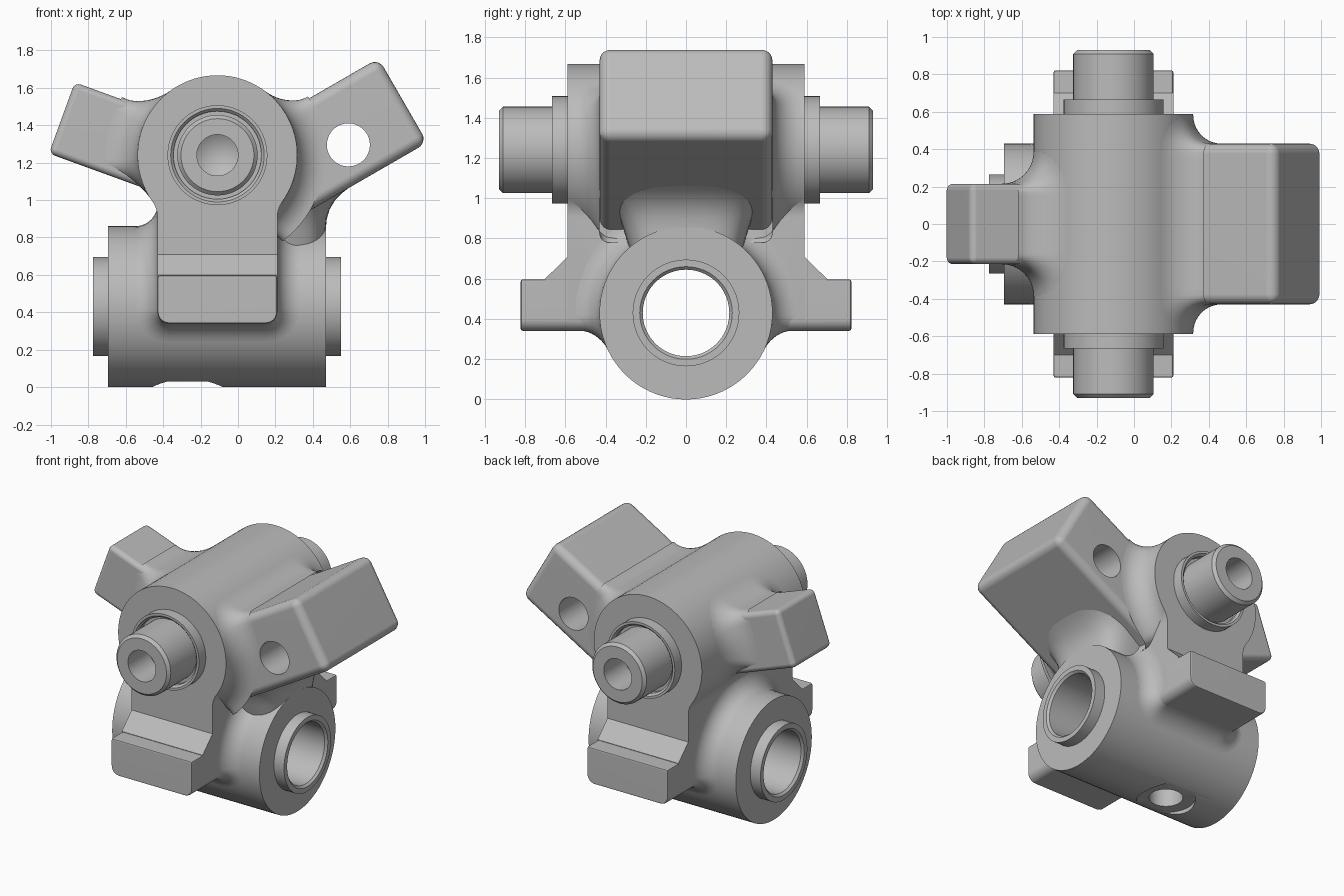
import bpy, bmesh
from math import sin, cos, pi, radians, asin, sqrt

cube = bpy.data.objects.get("Cube")
if cube:
    bpy.data.objects.remove(cube, do_unlink=True)

grey = bpy.data.materials.new("machined_grey")
grey.use_nodes = True
grey.diffuse_color = (0.5, 0.5, 0.5, 1)
for node in grey.node_tree.nodes:
    if node.type == 'BSDF_PRINCIPLED':
        node.inputs["Base Color"].default_value = (0.5, 0.5, 0.5, 1)

parts = []
BX, BZ, BR = -0.11, 1.24, 0.427      # upper barrel axis and radius
LZ, LR = 0.43, 0.43                  # lower barrel axis and radius
X0, X1 = -0.43, 0.21                 # web sides


def finish(name, bm):
    bmesh.ops.remove_doubles(bm, verts=bm.verts[:], dist=1e-5)
    bmesh.ops.recalc_face_normals(bm, faces=bm.faces[:])
    me = bpy.data.meshes.new(name)
    bm.to_mesh(me)
    bm.free()
    ob = bpy.data.objects.new(name, me)
    bpy.context.scene.collection.objects.link(ob)
    me.materials.append(grey)
    parts.append(ob)
    return ob


def apply(ob, mod):
    bpy.ops.object.select_all(action='DESELECT')
    bpy.context.view_layer.objects.active = ob
    ob.select_set(True)
    bpy.ops.object.modifier_apply(modifier=mod.name)


def bevel(ob, width, segments):
    mod = ob.modifiers.new("round", 'BEVEL')
    mod.width, mod.segments, mod.limit_method = width, segments, 'ANGLE'
    mod.angle_limit = radians(40)
    apply(ob, mod)


def arc(cx, cz, r, a0, a1, n=10):
    angles = [radians(a0 + (a1 - a0) * i / n) for i in range(n + 1)]
    return [(cx + r * cos(a), cz + r * sin(a)) for a in angles]


def prism(name, pts, half):
    """Extrude an (x, z) outline along y."""
    bm = bmesh.new()
    face = bm.faces.new([bm.verts.new((x, -half, z)) for x, z in pts])
    out = bmesh.ops.extrude_face_region(bm, geom=[face])["geom"]
    moved = [v for v in out if isinstance(v, bmesh.types.BMVert)]
    bmesh.ops.translate(bm, verts=moved, vec=(0, 2 * half, 0))
    return finish(name, bm)


def revolve(name, profile, place, closed=False, n=72):
    """Turn a (radius, distance) profile; place maps (distance, u, v) to space."""
    bm = bmesh.new()
    rings = [[bm.verts.new(place(d, r * cos(2 * pi * i / n), r * sin(2 * pi * i / n)))
              for i in range(n)] for r, d in profile]
    pairs = list(zip(rings, rings[1:]))
    if closed:
        pairs.append((rings[-1], rings[0]))
    for a, b in pairs:
        for i in range(n):
            j = (i + 1) % n
            bm.faces.new((a[i], a[j], b[j], b[i]))
    return finish(name, bm)


def along_x(d, u, v):
    return (d, u, LZ + v)


def rod(name, r, lo, hi, place):
    """Closed cylinder used as a cutter."""
    return revolve(name, [(1e-7, lo), (r, lo), (r, hi), (1e-7, hi)], place)


def cut(targets, cutter):
    cutter.hide_render = True
    for ob in targets:
        mod = ob.modifiers.new("cut", 'BOOLEAN')
        mod.operation, mod.solver, mod.object = 'DIFFERENCE', 'EXACT', cutter
        apply(ob, mod)
    parts.remove(cutter)
    bpy.data.objects.remove(cutter, do_unlink=True)


def skirt(name, place, radius, mid, a0, ha, hs, fillet, c=0.05):
    """Concave fillet wrapped on a barrel around a rounded rectangular footprint."""
    bm = bmesh.new()
    rings = []
    for k in range(11):
        t = pi / 2 * k / 10
        d, h = fillet * (1 - sin(t)), fillet * (1 - cos(t))
        corners = []
        for q, (sa, ss) in enumerate([(1, 1), (-1, 1), (-1, -1), (1, -1)]):
            corners.append(arc(sa * (ha - c), ss * (hs - c), c + d, 90 * q, 90 * q + 90, 6))
        pts = []
        for q in range(4):
            (ax, ay), (bx, by) = corners[q][-1], corners[(q + 1) % 4][0]
            pts += corners[q]
            pts += [(ax + (bx - ax) * i / 20, ay + (by - ay) * i / 20) for i in range(1, 20)]
        rings.append([bm.verts.new(place(a0 + a, (radius + h) * cos(mid + s / radius),
                                         (radius + h) * sin(mid + s / radius))) for a, s in pts])
    for a, b in zip(rings, rings[1:]):
        for i in range(len(a)):
            j = (i + 1) % len(a)
            bm.faces.new((a[i], a[j], b[j], b[i]))
    return finish(name, bm)


def along_y(d, u, v):
    return (BX + u, d, BZ + v)


# Upper barrel and web, one outline with filleted neck
nr = 0.15
nx = X1 + nr
nz = BZ - sqrt((BR + nr) ** 2 - (nx - BX) ** 2)
na = 180 / pi * asin((BZ - nz) / (BR + nr))
foot_r = arc(X1 - 0.06, 0.40, 0.06, -90, 0, 6)
foot_l = arc(X0 + 0.06, 0.40, 0.06, 180, 270, 6)
outline = (foot_r + arc(nx, nz, nr, 180, 180 - na) + arc(BX, BZ, BR, -na, 180 + na, 60)[1:-1]
           + arc(X0 - nr, nz, nr, na, 0) + foot_l)
web = prism("upper_barrel_web", outline, 0.588)

# Front and back feet with their sloped shoulders
feet = prism("feet", foot_r + [(X1, 0.597), (X0, 0.597)] + foot_l, 0.822)
bevel(feet, 0.012, 2)
bm = bmesh.new()
slope = [(-0.7, 0.58), (0.7, 0.58), (0.7, 0.6), (0.588, 0.71), (-0.588, 0.71), (-0.7, 0.6)]
ends = [[bm.verts.new((x, y, z)) for y, z in slope] for x in (X0, X1)]
for e in ends:
    bm.faces.new(e)
for i in range(6):
    j = (i + 1) % 6
    bm.faces.new((ends[0][i], ends[0][j], ends[1][j], ends[1][i]))
shoulder = finish("foot_shoulders", bm)
cut([web, feet, shoulder], rod("bore_cutter", 0.32, -1, 1, along_x))

# Lower barrel with bushing ends, bore and oil hole underneath
lower = revolve("lower_barrel", [
    (0.23, -0.775), (0.265, -0.775), (0.265, -0.695), (LR, -0.695), (LR, 0.47),
    (0.265, 0.47), (0.265, 0.55), (0.23, 0.55), (0.215, 0.535), (0.215, -0.76)],
    along_x, closed=True)


def upright(d, u, v):
    return (-0.27 + u, v, d)


cut([lower], rod("spotface_cutter", 0.19, -0.2, 0.03, upright))
cut([lower], rod("oil_hole_cutter", 0.11, -0.2, 0.35, upright))

# Pins with collars and countersunk centre holes, mirrored front to back
pin = [(1e-7, 0.62), (0.11, 0.69), (0.11, 0.93), (0.195, 0.93), (0.215, 0.91), (0.215, 0.62),
       (0.235, 0.62), (0.235, 0.65), (0.25, 0.665), (0.267, 0.665), (0.267, 0.55)]
for side, label in ((-1, "front"), (1, "back")):
    revolve(label + "_pin", [(r, side * d) for r, d in pin], along_y)


# Arms as rounded blocks set at an angle to the upper barrel
def arm(name, angle, u0, u1, p0, p1, half, rounding):
    a = radians(angle)
    pts = [(BX + u * cos(a) - p * sin(a), BZ + u * sin(a) + p * cos(a))
           for u, p in ((u0, p0), (u1, p0), (u1, p1), (u0, p1))]
    ob = prism(name, pts, half)
    bevel(ob, rounding, 5)
    return ob


left_arm = arm("large_arm", 30, 0, 1.005, -0.503, 0.018, 0.43, 0.055)
right_arm = arm("small_arm", 160, 0.2, 0.85, -0.105, 0.30, 0.215, 0.035)
cut([left_arm], rod("arm_hole_cutter", 0.115, -1, 1, lambda d, u, v: (0.59 + u, d, 1.295 + v)))

# Cast fillets where the arms and web meet the barrels
skirt("large_arm_fillet", along_y, BR, radians(-10), 0, 0.43, 0.32, 0.15)
skirt("small_arm_fillet", along_y, BR, radians(169.5), 0, 0.215, 0.155, 0.17)
skirt("web_fillet", along_x, LR, pi / 2, (X0 + X1) / 2, (X1 - X0) / 2, 0.746, 0.12, 0.06)

# Gusset under the large arm, spreading up from the lower barrel
bm = bmesh.new()
rows = []
for z, xm, yh in ((0.74, 0.469, 0.28), (0.84, 0.469, 0.31), (0.90, 0.475, 0.33),
                  (0.95, 0.49, 0.355), (1.0, 0.52, 0.385), (1.04, 0.56, 0.41), (1.08, 0.61, 0.425)):
    row = []
    for j in range(25):
        t = -pi / 2 + pi * j / 24
        s = sin(t)
        y = yh * abs(s) ** 0.6 * (1 if s > 0 else -1)
        row.append(bm.verts.new((0.1 + (xm - 0.1) * max(cos(t), 0) ** 0.4, y, z)))
    rows.append(row)
for a, b in zip(rows, rows[1:]):
    for j in range(24):
        bm.faces.new((a[j], a[j + 1], b[j + 1], b[j]))
finish("large_arm_gusset", bm)

# Smooth shading with crisp machined edges
bpy.ops.object.select_all(action='DESELECT')
for ob in parts:
    ob.select_set(True)
bpy.context.view_layer.objects.active = parts[0]
bpy.ops.object.shade_smooth_by_angle(angle=radians(35))
for ob in (left_arm, right_arm, feet):
    ob.modifiers.new("even_normals", 'WEIGHTED_NORMAL').keep_sharp = True
